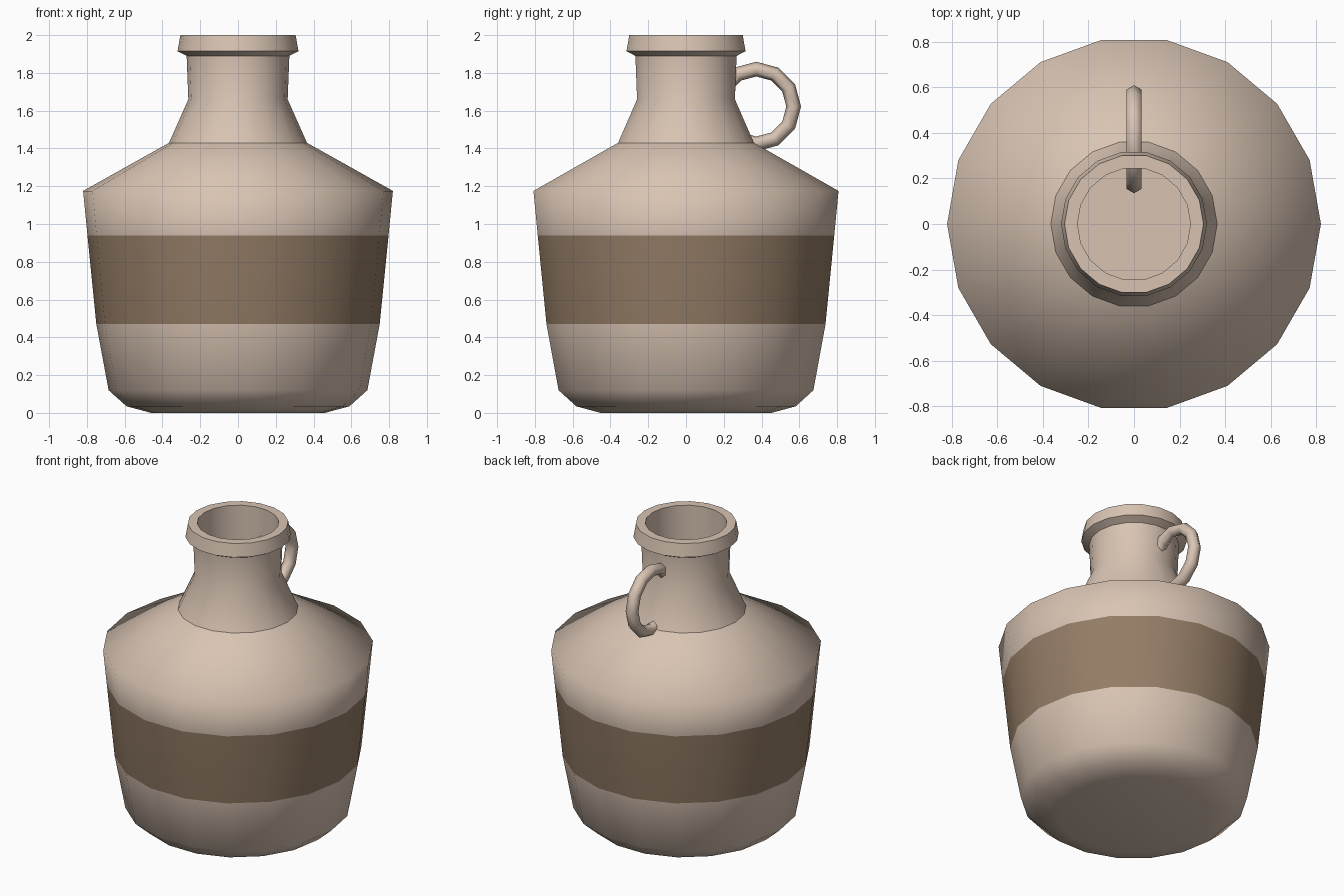
import bpy, bmesh
from math import cos, sin, pi

if "Cube" in bpy.data.objects:
    bpy.data.objects.remove(bpy.data.objects["Cube"])

SIDES = 18


def material(name, color):
    m = bpy.data.materials.new(name)
    m.diffuse_color = (*color, 1)
    m.use_nodes = True
    m.node_tree.nodes["Principled BSDF"].inputs["Base Color"].default_value = m.diffuse_color
    return m


clay = material("clay", (0.69, 0.55, 0.45))
glaze = material("brown_band", (0.30, 0.205, 0.135))


def finish(bm, name, mats):
    for f in bm.faces:
        f.smooth = True
    me = bpy.data.meshes.new(name)
    bm.to_mesh(me)
    bm.free()
    for m in mats:
        me.materials.append(m)
    ob = bpy.data.objects.new(name, me)
    bpy.context.collection.objects.link(ob)
    return ob


def lathe(name, profile, sharp=(), band=None, cap_start=False, cap_end=False):
    """Revolve (radius, z) points; sharp = ring indices, band = coloured segment."""
    bm = bmesh.new()
    rings = [[bm.verts.new((r * cos(2 * pi * i / SIDES), r * sin(2 * pi * i / SIDES), z))
              for i in range(SIDES)] for r, z in profile]
    for k in range(len(rings) - 1):
        a, b = rings[k], rings[k + 1]
        for i in range(SIDES):
            j = (i + 1) % SIDES
            f = bm.faces.new((a[i], a[j], b[j], b[i]))
            f.material_index = 1 if k == band else 0
    if cap_start:
        bm.faces.new(rings[0][::-1])
    if cap_end:
        bm.faces.new(rings[-1])
    for k in sharp:
        for i in range(SIDES):
            bm.edges.get((rings[k][i], rings[k][(i + 1) % SIDES])).smooth = False
    return finish(bm, name, [clay, glaze])


# Body with base, painted band and sloping shoulder
lathe("body", [(0.46, 0), (0.59, 0.035), (0.685, 0.12), (0.75, 0.47),
               (0.797, 0.94), (0.82, 1.175), (0.365, 1.43)],
      band=3, cap_start=True)

# Neck with flared lip and hollow mouth
lathe("neck", [(0.365, 1.43), (0.263, 1.66), (0.272, 1.89), (0.32, 1.915),
               (0.305, 2.0), (0.248, 2.0), (0.25, 1.43)],
      sharp=(2, 3, 4, 5, 6), cap_end=True)

# Ring handle, half buried in the neck
bm = bmesh.new()
MAJOR, MINOR, NU, NV = 0.198, 0.039, 12, 6
loops = []
for i in range(NU):
    u = 2 * pi * i / NU
    loop = []
    for j in range(NV):
        v = 2 * pi * j / NV
        d = MAJOR + MINOR * cos(v)
        loop.append(bm.verts.new((MINOR * sin(v), 0.372 + d * cos(u), 1.622 + d * sin(u))))
    loops.append(loop)
for i in range(NU):
    a, b = loops[i], loops[(i + 1) % NU]
    for j in range(NV):
        k = (j + 1) % NV
        bm.faces.new((a[j], a[k], b[k], b[j]))
bmesh.ops.recalc_face_normals(bm, faces=bm.faces[:])
finish(bm, "handle", [clay])
